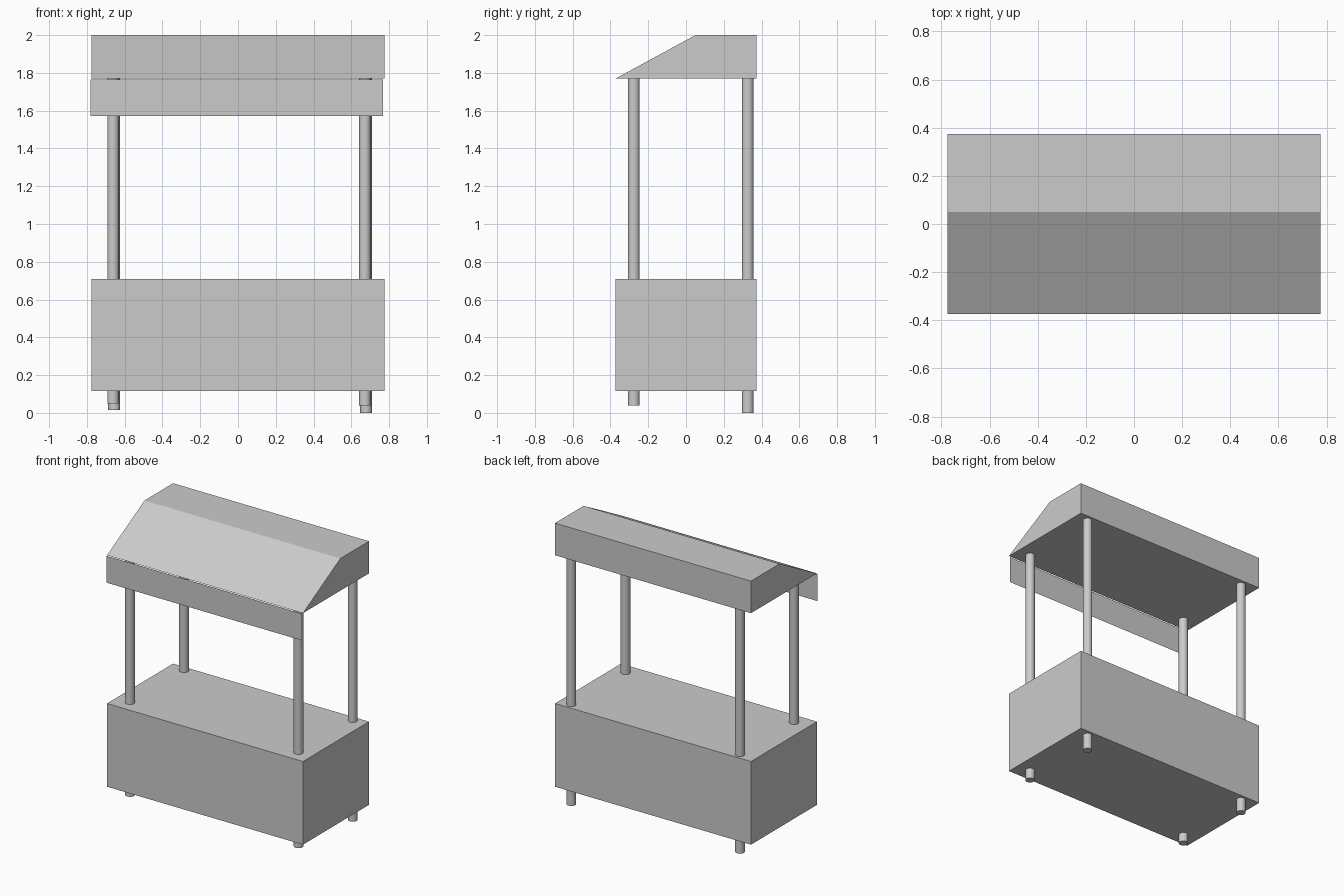
import bpy, bmesh

if "Cube" in bpy.data.objects:
    bpy.data.objects.remove(bpy.data.objects["Cube"])

HW, HD = 0.775, 0.373   # half width and half depth of the stall


def make_object(name, bm):
    mesh = bpy.data.meshes.new(name)
    bm.to_mesh(mesh)
    bm.free()
    obj = bpy.data.objects.new(name, mesh)
    bpy.context.collection.objects.link(obj)
    return obj


def extrude_profile(name, profile, x0, x1):
    """Extrude a closed (y, z) profile along x."""
    bm = bmesh.new()
    face = bm.faces.new([bm.verts.new((x0, y, z)) for y, z in profile])
    ext = bmesh.ops.extrude_face_region(bm, geom=[face], use_keep_orig=True)
    verts = [g for g in ext["geom"] if isinstance(g, bmesh.types.BMVert)]
    bmesh.ops.translate(bm, verts=verts, vec=(x1 - x0, 0, 0))
    bmesh.ops.recalc_face_normals(bm, faces=bm.faces)
    return make_object(name, bm)


def pole(name, x, y, bottom, top=1.785, radius=0.031):
    bpy.ops.mesh.primitive_cylinder_add(
        vertices=32, radius=radius, depth=top - bottom,
        location=(x, y, (top + bottom) / 2))
    bpy.context.object.name = name
    bpy.ops.object.shade_smooth_by_angle()


# Counter block
extrude_profile("counter", [(-HD, 0.115), (HD, 0.115), (HD, 0.71), (-HD, 0.71)], -HW, HW)

# Canopy with sloping front
extrude_profile("canopy", [(-HD, 1.77), (HD, 1.77), (HD, 2.0), (0.05, 2.0)], -HW, HW)

# Thin hanging valance, a single sheet set slightly to the left
bm = bmesh.new()
bm.faces.new([bm.verts.new((x, -HD, z)) for x, z in
              ((-0.78, 1.573), (0.768, 1.573), (0.768, 1.765), (-0.78, 1.765))])
make_object("valance", bm)

# Four poles, ending at uneven heights below the counter
for name, x, y, bottom in (("front_left_pole", -0.661, -0.276, 0.05),
                           ("front_right_pole", 0.672, -0.276, 0.04),
                           ("back_left_pole", -0.656, 0.327, 0.015),
                           ("back_right_pole", 0.678, 0.327, 0.0)):
    pole(name, x, y, bottom)
